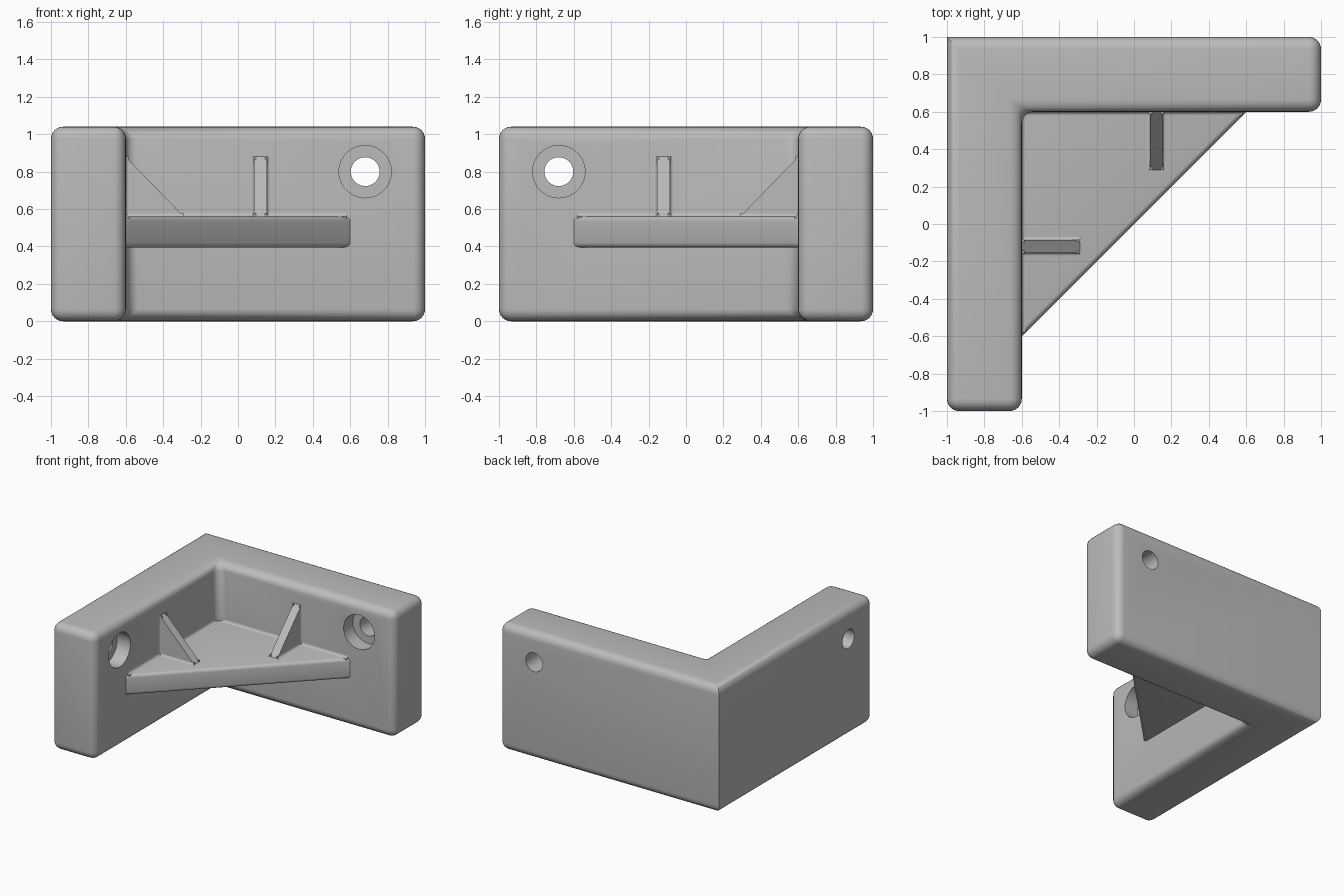
import bpy, bmesh, math
from mathutils import Vector, Matrix

cube = bpy.data.objects.get("Cube")
if cube:
    bpy.data.objects.remove(cube, do_unlink=True)

grey = bpy.data.materials.new("plain_grey")
grey.use_nodes = True
grey.diffuse_color = (0.5, 0.5, 0.5, 1)
grey.node_tree.nodes["Principled BSDF"].inputs["Base Color"].default_value = grey.diffuse_color

# Swaps the back arm and the side arm of the bracket
SWAP = Matrix(((0, -1, 0, 0), (-1, 0, 0, 0), (0, 0, 1, 0), (0, 0, 0, 1)))
H, WALL, SHELF_LOW, SHELF_TOP = 1.04, 0.6, 0.395, 0.56
X, Y, Z = Vector((1, 0, 0)), Vector((0, 1, 0)), Vector((0, 0, 1))


def prism(points, offset):
    """Closed solid from a flat outline pushed along an offset."""
    bm = bmesh.new()
    face = bm.faces.new([bm.verts.new(p) for p in points])
    ext = bmesh.ops.extrude_face_region(bm, geom=[face])["geom"]
    bmesh.ops.translate(bm, vec=offset, verts=[v for v in ext if isinstance(v, bmesh.types.BMVert)])
    bmesh.ops.recalc_face_normals(bm, faces=bm.faces)
    return bm


def round_edges(bm, rule, radius, segments):
    edges = [e for e in bm.edges if rule(*(v.co for v in e.verts))]
    bmesh.ops.bevel(bm, geom=edges, offset=radius, segments=segments, profile=0.5, affect='EDGES')


def finish(bm, name, mirrored=False):
    if mirrored:
        bmesh.ops.transform(bm, matrix=SWAP, verts=bm.verts)
        bmesh.ops.recalc_face_normals(bm, faces=bm.faces)
    mesh = bpy.data.meshes.new(name)
    bm.to_mesh(mesh)
    bm.free()
    mesh.materials.append(grey)
    obj = bpy.data.objects.new(name, mesh)
    bpy.context.collection.objects.link(obj)
    return obj


def activate(obj):
    bpy.ops.object.select_all(action='DESELECT')
    obj.select_set(True)
    bpy.context.view_layer.objects.active = obj


def smooth(obj):
    activate(obj)
    bpy.ops.object.shade_smooth_by_angle(angle=math.radians(35))


def cove(start, end, u, v, name, mirrored, r=0.02):
    """Concave fillet strip running along an inside corner."""
    start, end = Vector(start), Vector(end)
    arc = [start + r * ((1 - math.sin(a)) * u + (1 - math.cos(a)) * v)
           for a in (math.pi / 2 * i / 5 for i in range(6))]
    sunk = start - 0.01 * (u + v)
    outline = [sunk, arc[0] - 0.01 * v] + arc + [arc[-1] - 0.01 * u]
    smooth(finish(prism(outline, end - start), name, mirrored))


# L-shaped body, every edge rounded except the outer upright corner
outline = [(-1, 1), (1, 1), (1, WALL), (-WALL, WALL), (-WALL, -1), (-1, -1)]
bm = prism([(x, y, 0) for x, y in outline], (0, 0, H))
round_edges(bm, lambda a, b: not (a.x == b.x == -1 and a.y == b.y == 1), 0.065, 6)
body = finish(bm, "bracket_body")

# Screw holes with counterbores, one in each arm
for mirrored in (False, True):
    for radius, y_from, y_to in ((0.077, 0.5, 1.1), (0.14, 0.5, WALL + 0.12)):
        bm = bmesh.new()
        bmesh.ops.create_cone(bm, cap_ends=True, segments=48, radius1=radius, radius2=radius, depth=y_to - y_from,
                              matrix=Matrix.Translation((0.68, (y_from + y_to) / 2, 0.8))
                              @ Matrix.Rotation(math.pi / 2, 4, 'X'))
        cutter = finish(bm, "hole_cutter", mirrored)
        cutter.hide_render = True
        activate(body)
        mod = body.modifiers.new("hole", 'BOOLEAN')
        mod.operation, mod.solver, mod.object = 'DIFFERENCE', 'EXACT', cutter
        bpy.ops.object.modifier_apply(modifier=mod.name)
        bpy.data.objects.remove(cutter, do_unlink=True)
smooth(body)

# Triangular shelf bridging the arms, its free edges softened
s = WALL + 0.06
bm = prism([(-s, -s, SHELF_LOW), (s, s, SHELF_LOW), (-s, s, SHELF_LOW)], (0, 0, SHELF_TOP - SHELF_LOW))
round_edges(bm, lambda a, b: a.z == b.z and abs(a.x - a.y) < 1e-4 and abs(b.x - b.y) < 1e-4, 0.025, 4)
smooth(finish(bm, "corner_shelf"))

# Sloped ribs and the small fillets that blend ribs, shelf and walls
RIB_LEFT, RIB_RIGHT, TIP, RIB_TOP = 0.085, 0.155, 0.29, 0.88
for mirrored, side in ((False, "back"), (True, "side")):
    rib = [(RIB_LEFT, TIP, SHELF_TOP), (RIB_LEFT, TIP, SHELF_TOP - 0.02), (RIB_LEFT, WALL + 0.02, SHELF_TOP - 0.02),
           (RIB_LEFT, WALL + 0.02, RIB_TOP + 0.02), (RIB_LEFT, WALL, RIB_TOP)]
    finish(prism(rib, (RIB_RIGHT - RIB_LEFT, 0, 0)), side + "_rib", mirrored)
    cove((-WALL, WALL, SHELF_TOP), (WALL - 0.02, WALL, SHELF_TOP), -Y, Z, side + "_shelf_fillet", mirrored)
    for x, out in ((RIB_LEFT, -X), (RIB_RIGHT, X)):
        cove((x, TIP, SHELF_TOP), (x, WALL, SHELF_TOP), out, Z, side + "_rib_base_fillet", mirrored, 0.015)
        cove((x, WALL, SHELF_TOP), (x, WALL, RIB_TOP), out, -Y, side + "_rib_wall_fillet", mirrored, 0.015)
